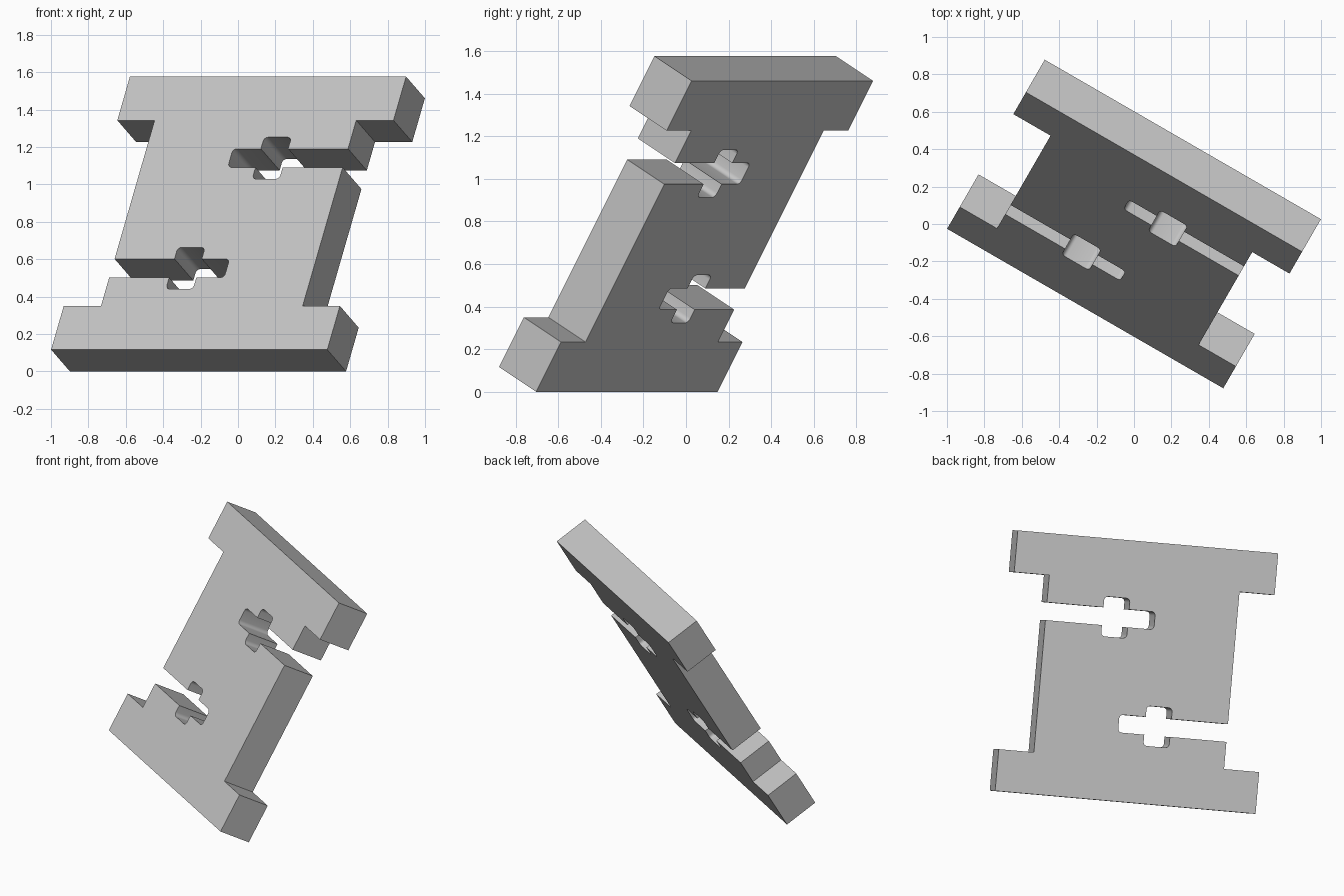
import bpy
import bmesh
from math import radians
from mathutils import Matrix, Vector

cube = bpy.data.objects.get("Cube")
if cube:
    bpy.data.objects.remove(cube, do_unlink=True)

# Overall sizes of the plate
HALF_W, HALF_H, THICK = 0.8525, 0.843, 0.232
WEB, FLANGE = 0.6225, 0.27            # half width of the web, height of end bars
SLOT_V, SLOT_H, SLOT_END = 0.34, 0.0575, -0.0875
POCKET_L, POCKET_R, POCKET_H = 0.0845, 0.2525, 0.129
FILLET, STEPS = 0.025, 5


def rounded(points):
    """Replace every corner that has a radius with a short arc."""
    result = []
    for i, (u, v, r) in enumerate(points):
        corner = Vector((u, v))
        if not r:
            result.append(corner)
            continue
        a = (Vector(points[i - 1][:2]) - corner).normalized() * r
        b = (Vector(points[(i + 1) % len(points)][:2]) - corner).normalized() * r
        for k in range(STEPS + 1):
            turn = Matrix.Rotation(radians(90) * k / STEPS, 2)
            c, s = turn[0][0], turn[1][0]
            result.append(corner + a * (1 - s) + b * (1 - c))
    return result


# Cross-shaped slot open to the side, lower edge then upper edge
lower = [(WEB, -SLOT_H, 0), (POCKET_R, -SLOT_H, 0),
         (POCKET_R, -POCKET_H, FILLET), (POCKET_L, -POCKET_H, FILLET),
         (POCKET_L, -SLOT_H, 0), (SLOT_END, -SLOT_H, FILLET)]
upper = [(u, -v, r) for u, v, r in reversed(lower)]
slot = [(u, v + SLOT_V, r) for u, v, r in lower + upper]

# Right half of the outline; the left half is the same turned half round
edge = HALF_H - FLANGE
half = [(HALF_W, -HALF_H, 0), (HALF_W, -edge, 0), (WEB, -edge, 0)]
half += slot
half += [(WEB, edge, 0), (HALF_W, edge, 0), (HALF_W, HALF_H, 0)]
outline = rounded(half + [(-u, -v, r) for u, v, r in half])

# Extrude the outline into a plate
bm = bmesh.new()
face = bm.faces.new([bm.verts.new((p.x, p.y, -THICK / 2)) for p in outline])
extruded = bmesh.ops.extrude_face_region(bm, geom=[face], use_keep_orig=True)
top = [g for g in extruded["geom"] if isinstance(g, bmesh.types.BMVert)]
bmesh.ops.translate(bm, verts=top, vec=(0, 0, THICK))
bmesh.ops.recalc_face_normals(bm, faces=bm.faces)

# Lean it back, turn it and rest it on the ground
bm.transform(Matrix.Rotation(radians(-30), 4, 'Z') @ Matrix.Rotation(radians(60), 4, 'X'))
ground = min(v.co.z for v in bm.verts)
bmesh.ops.translate(bm, verts=bm.verts, vec=(0, 0, -ground))

mesh = bpy.data.meshes.new("slotted_plate")
bm.to_mesh(mesh)
bm.free()
plate = bpy.data.objects.new("slotted_plate", mesh)
bpy.context.collection.objects.link(plate)

# Single grey material
grey = bpy.data.materials.new("plain_grey")
grey.use_nodes = True
colour = (0.55, 0.55, 0.55, 1)
grey.diffuse_color = colour
grey.node_tree.nodes["Principled BSDF"].inputs["Base Color"].default_value = colour
mesh.materials.append(grey)

# Smooth fillets, sharp edges elsewhere
bpy.ops.object.select_all(action='DESELECT')
plate.select_set(True)
bpy.context.view_layer.objects.active = plate
bpy.ops.object.shade_smooth_by_angle(angle=radians(30))
